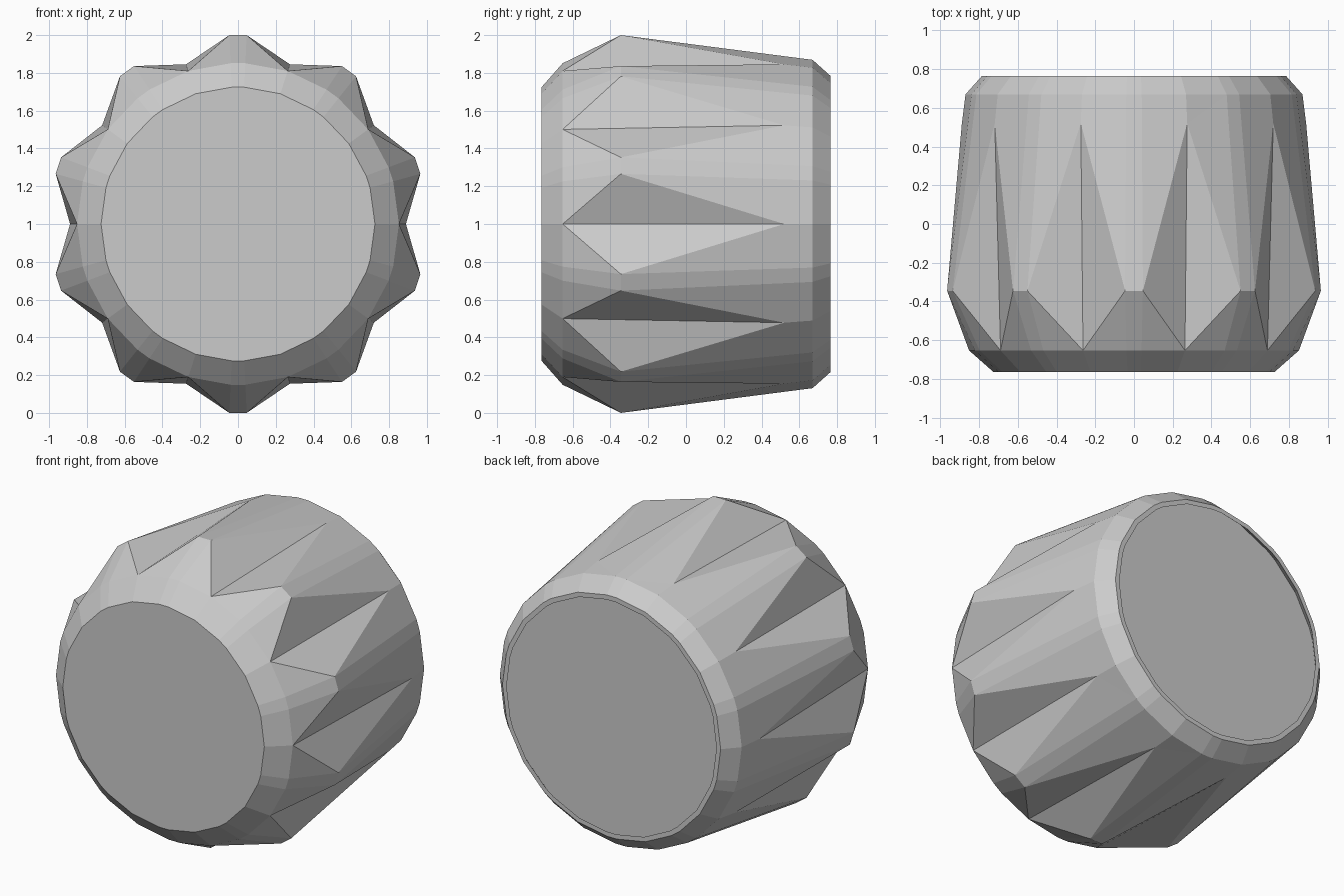
import bpy, bmesh
from math import sin, cos, radians

if "Cube" in bpy.data.objects:
    bpy.data.objects.remove(bpy.data.objects["Cube"])

N = 10               # grip notches around the knob
HALF_NOTCH = 15.37   # half width of a notch in degrees
bm = bmesh.new()


def vert(deg, r, y):
    a = radians(deg)
    return bm.verts.new((r * cos(a), y, 1 + r * sin(a)))


def ring(r, y):
    """Three points per notch: its centre and the two ridge edges after it."""
    return [vert(36 * k + d, r, y) for k in range(N)
            for d in (0, HALF_NOTCH, 36 - HALF_NOTCH)]


def bridge(a, b):
    n = len(a)
    for i in range(n):
        j = (i + 1) % n
        bm.faces.new((a[i], a[j], b[j], b[i]))


# Front cap and front chamfer
face_front = ring(0.725, -0.765)
front = ring(0.852, -0.653)
bm.faces.new(face_front)
bridge(face_front, front)

# Back chamfer, thin rim and a recess that widens inward, following the chamfer
back = ring(0.87, 0.67)
loops = [back, ring(0.785, 0.765), ring(0.755, 0.765), ring(0.84, 0.67)]
for a, b in zip(loops, loops[1:]):
    bridge(a, b)
bm.faces.new(loops[-1])

# Widest points on both sides of each notch, and the rear tip of each notch
low = [vert(36 * k - HALF_NOTCH, 1.001, -0.345) for k in range(N)]
high = [vert(36 * k + HALF_NOTCH, 1.001, -0.345) for k in range(N)]
tip = [vert(36 * k, 0.889, 0.52) for k in range(N)]

for k in range(N):
    n = (k + 1) % N
    f0, fl, fr, f1 = front[3 * k], front[3 * k + 1], front[3 * k + 2], front[3 * n]
    b0, bl, br, b1 = back[3 * k], back[3 * k + 1], back[3 * k + 2], back[3 * n]
    l, r = high[k], low[n]
    # V-shaped notch, then the ridge between this notch and the next
    for f in ((f0, low[k], tip[k]), (f0, tip[k], l),
              (f0, l, fl), (fl, l, r, fr), (fr, r, f1),
              (l, bl, br, r), (l, tip[k], bl), (tip[k], b0, bl),
              (r, br, tip[n]), (tip[n], br, b1)):
        bm.faces.new(f)

bmesh.ops.recalc_face_normals(bm, faces=bm.faces)
mesh = bpy.data.meshes.new("knob_body")
bm.to_mesh(mesh)
bm.free()
bpy.context.collection.objects.link(bpy.data.objects.new("knob_body", mesh))
